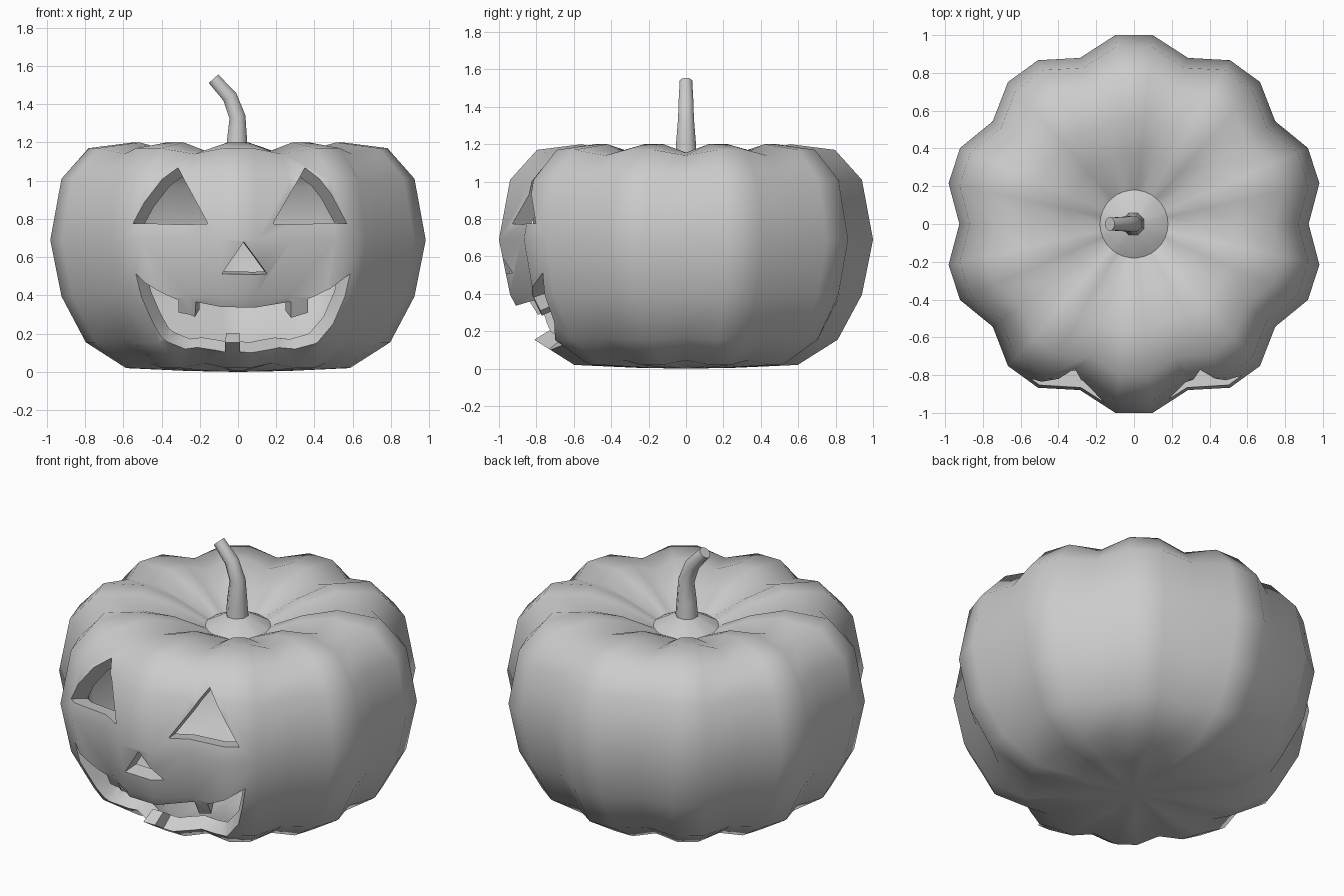
import bpy, bmesh, math
from mathutils import Vector
from mathutils.bvhtree import BVHTree

old = bpy.data.objects.get("Cube")
if old:
    bpy.data.objects.remove(old, do_unlink=True)

grey = bpy.data.materials.new("plain_grey")
grey.use_nodes = True
grey.diffuse_color = (0.6, 0.6, 0.6, 1)
grey.node_tree.nodes["Principled BSDF"].inputs["Base Color"].default_value = (0.6, 0.6, 0.6, 1)

LOBES = 10
CENTRE = Vector((0, 0, 0.65))
WALL = 0.9  # inner wall as a fraction of the outer one


def make_object(name, bm):
    bmesh.ops.recalc_face_normals(bm, faces=bm.faces)
    mesh = bpy.data.meshes.new(name)
    bm.to_mesh(mesh)
    bm.free()
    mesh.materials.append(grey)
    obj = bpy.data.objects.new(name, mesh)
    bpy.context.collection.objects.link(obj)
    return obj


def smooth(obj, degrees):
    bpy.ops.object.select_all(action='DESELECT')
    obj.select_set(True)
    bpy.context.view_layer.objects.active = obj
    bpy.ops.object.shade_smooth_by_angle(angle=math.radians(degrees))


def loft(bm, rings, bottom, top):
    """Join closed rings of points into a skin, closed by a pole at each end."""
    loops = [[bm.verts.new(p) for p in ring] for ring in rings]
    count = len(loops[0])
    for low, high in zip(loops, loops[1:]):
        for i in range(count):
            j = (i + 1) % count
            bm.faces.new((low[i], low[j], high[j], high[i]))
    for pole, loop in ((bottom, loops[0]), (top, loops[-1])):
        tip = bm.verts.new(pole)
        for i in range(count):
            bm.faces.new((tip, loop[i], loop[(i + 1) % count]))


def lobed_ring(radius, z, groove, rise):
    """Two crest points and one groove point for each lobe."""
    points = []
    for k in range(LOBES):
        mid = math.tau * k / LOBES - math.pi / 2
        for offset, r, h in ((-5.6, radius, z), (5.6, radius, z),
                             (18, radius * groove, z + rise)):
            a = mid + math.radians(offset)
            points.append(Vector((r * math.cos(a), r * math.sin(a), h)))
    return points


# Body profile: crest radius, crest height, groove ratio, groove height change
PROFILE = [
    (0.27, 0.005, 0.98, 0.015), (0.60, 0.02, 0.94, 0.025), (0.815, 0.155, 0.92, 0.01),
    (0.945, 0.395, 0.92, 0), (1.005, 0.69, 0.92, 0), (0.945, 1.01, 0.92, -0.01),
    (0.80, 1.17, 0.92, -0.03), (0.56, 1.20, 0.97, -0.045), (0.36, 1.15, 1, -0.04),
    (0.18, 1.06, 1, -0.005), (0.07, 1.12, 1, 0),
]
rings = [lobed_ring(*row) for row in PROFILE]
poles = Vector((0, 0, 0)), Vector((0, 0, 1.13))

outer = bmesh.new()
loft(outer, rings, *poles)
surface = BVHTree.FromBMesh(outer)
body = make_object("pumpkin_shell", outer)


def shrink(p):
    return CENTRE + (p - CENTRE) * WALL


inner = bmesh.new()
loft(inner, [[shrink(p) for p in ring] for ring in rings], *map(shrink, poles))
cutters = [make_object("cavity_cutter", inner)]

# Face openings, tapering towards the middle of the body
left_eye = [(0.183, 0.775), (0.57, 0.775), (0.35, 1.068)]
right_eye = [(-0.55, 0.775), (-0.157, 0.775), (-0.314, 1.068)]
nose = [(-0.084, 0.513), (0.152, 0.513), (0.03, 0.68)]
mouth = [
    (-0.534, 0.513), (-0.42, 0.425), (-0.31, 0.375), (-0.31, 0.31), (-0.225, 0.288),
    (-0.22, 0.366), (0.277, 0.366), (0.277, 0.283), (0.366, 0.31), (0.366, 0.382),
    (0.47, 0.43), (0.586, 0.513), (0.497, 0.25), (0.40, 0.147), (0.30, 0.12),
    (0.01, 0.105), (0.01, 0.155), (-0.068, 0.155), (-0.068, 0.105),
    (-0.277, 0.12), (-0.40, 0.18), (-0.46, 0.29),
]


def opening_cutter(name, outline):
    bm = bmesh.new()
    near, far = [], []
    for x, z in outline:
        hit = surface.ray_cast(Vector((x, -3, z)), Vector((0, 1, 0)))[0]
        ray = (hit - CENTRE) / -hit.y
        near.append(bm.verts.new(CENTRE + ray * 0.4))
        far.append(bm.verts.new(CENTRE + ray * 1.3))
    bm.faces.new(near)
    bm.faces.new(far)
    for i in range(len(near)):
        j = (i + 1) % len(near)
        bm.faces.new((near[i], near[j], far[j], far[i]))
    return make_object(name, bm)


for name, outline in (("left_eye_cutter", left_eye), ("right_eye_cutter", right_eye),
                      ("nose_cutter", nose), ("mouth_cutter", mouth)):
    cutters.append(opening_cutter(name, outline))

# Carve the shell
bpy.context.view_layer.objects.active = body
for cutter in cutters:
    cutter.hide_render = True
    carve = body.modifiers.new(cutter.name, 'BOOLEAN')
    carve.operation = 'DIFFERENCE'
    carve.solver = 'EXACT'
    carve.object = cutter
    bpy.ops.object.modifier_apply(modifier=carve.name)
for cutter in cutters:
    bpy.data.objects.remove(cutter, do_unlink=True)
smooth(body, 48)

# Bent stem: centre x, centre height, radius, lean in degrees
STEM = [(-0.005, 1.09, 0.065, 0), (-0.005, 1.21, 0.057, 0), (-0.003, 1.333, 0.046, 12),
        (-0.042, 1.437, 0.042, 30), (-0.128, 1.533, 0.036, 42)]
stem_rings = []
for x, z, radius, lean in STEM:
    t = math.radians(lean)
    ring = []
    for i in range(8):
        a = math.tau * (i + 0.5) / 8
        u, v = radius * math.cos(a), radius * math.sin(a)
        ring.append(Vector((x + u * math.cos(t), v, z + u * math.sin(t))))
    stem_rings.append(ring)
bm = bmesh.new()
loft(bm, stem_rings, Vector((-0.005, 0, 1.09)), Vector((-0.128, 0, 1.533)))
stem = make_object("stem", bm)
smooth(stem, 48)
